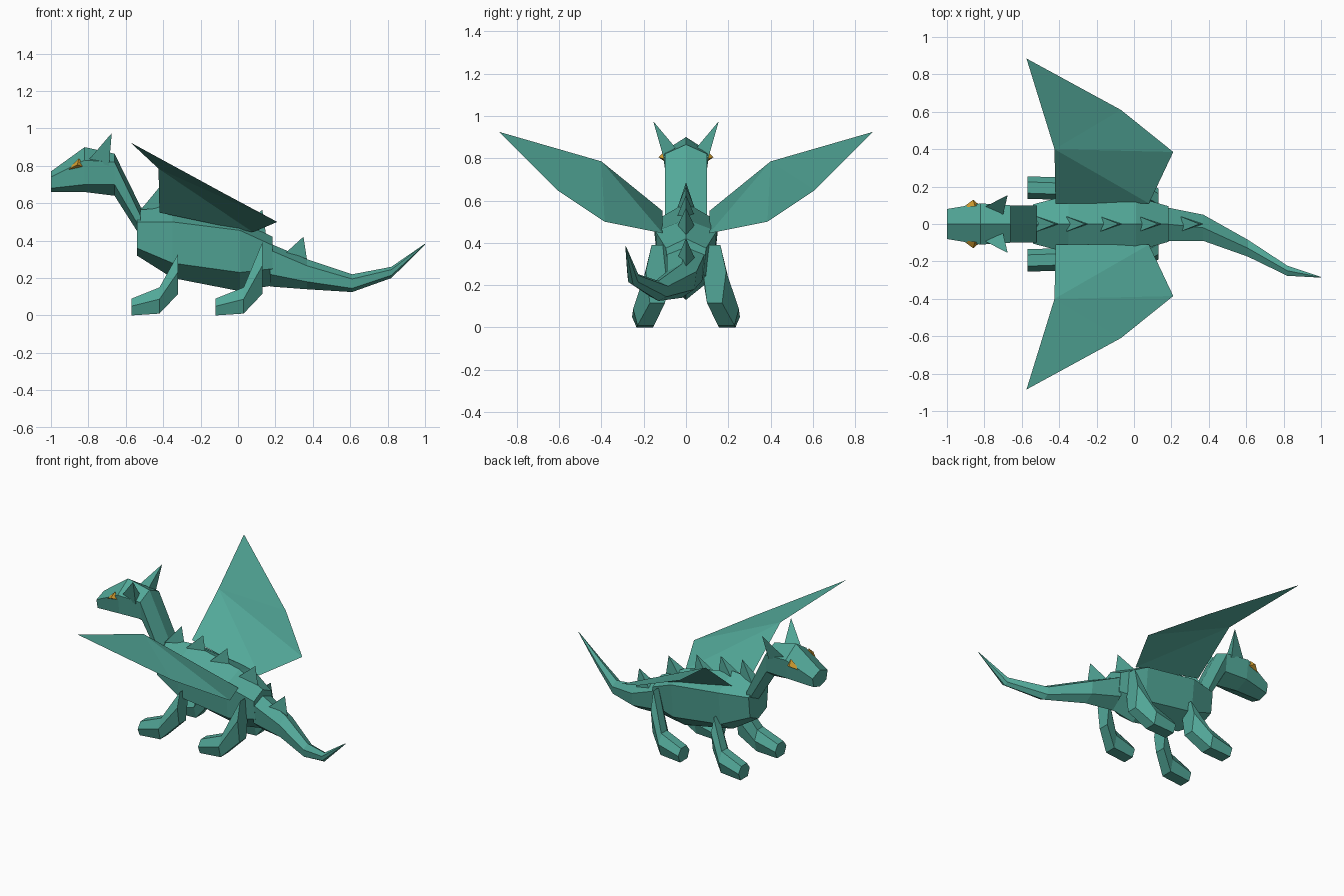
import bpy

cube = bpy.data.objects.get("Cube")
if cube:
    bpy.data.objects.remove(cube, do_unlink=True)


def make_material(name, color):
    mat = bpy.data.materials.new(name)
    mat.use_nodes = True
    mat.diffuse_color = color
    bsdf = mat.node_tree.nodes["Principled BSDF"]
    bsdf.inputs["Base Color"].default_value = color
    bsdf.inputs["Roughness"].default_value = 0.8
    return mat


TEAL = make_material("teal_scales", (0.085, 0.39, 0.315, 1))
AMBER = make_material("amber_eye", (0.67, 0.35, 0.03, 1))


def make_object(name, verts, faces, mat, mirror=False):
    """Flat-shaded mesh; mirror copies it to the other side of the spine."""
    mesh = bpy.data.meshes.new(name)
    mesh.from_pydata(verts, [], faces)
    mesh.materials.append(mat)
    obj = bpy.data.objects.new(name, mesh)
    bpy.context.collection.objects.link(obj)
    bpy.context.view_layer.objects.active = obj
    obj.select_set(True)
    bpy.ops.object.mode_set(mode='EDIT')
    bpy.ops.mesh.select_all(action='SELECT')
    bpy.ops.mesh.normals_make_consistent(inside=False)
    bpy.ops.object.mode_set(mode='OBJECT')
    obj.select_set(False)
    if mirror:
        mod = obj.modifiers.new("Mirror", 'MIRROR')
        mod.use_axis = (False, True, False)
        mod.use_mirror_merge = False
    return obj


def loft(name, rings, mat, mirror=False):
    """Bridge equal six-sided rings and cap both ends."""
    n = 6
    verts = [v for ring in rings for v in ring]
    faces = [(i * n + j, i * n + (j + 1) % n,
              (i + 1) * n + (j + 1) % n, (i + 1) * n + j)
             for i in range(len(rings) - 1) for j in range(n)]
    last = (len(rings) - 1) * n
    faces += [tuple(range(n)), tuple(range(last, last + n))]
    return make_object(name, verts, faces, mat, mirror)


def ridged(x, y, w, top, up, low, bottom):
    """Hexagon with a ridge above and a keel below."""
    return [(x, y, top), (x, y + w, up), (x, y + w * 0.85, low),
            (x, y, bottom), (x, y - w * 0.85, low), (x, y - w, up)]


def flat_sided(x, y, w, top, bottom):
    """Hexagon with a flat top and sole."""
    mid = bottom + (top - bottom) * 0.55
    return [(x, y - w * 0.5, top), (x, y + w * 0.5, top), (x, y + w, mid),
            (x, y + w * 0.65, bottom), (x, y - w * 0.65, bottom), (x, y - w, mid)]


def pyramid(name, base, tip, mat, mirror=False):
    return make_object(name, base + [tip],
                       [(0, 1, 2), (0, 1, 3), (1, 2, 3), (2, 0, 3)], mat, mirror)


# Trunk
loft("body", [
    ridged(-0.54, 0, 0.105, 0.575, 0.50, 0.36, 0.32),
    ridged(-0.35, 0, 0.155, 0.59, 0.50, 0.28, 0.20),
    ridged(0.01, 0, 0.145, 0.51, 0.455, 0.23, 0.13),
    ridged(0.185, 0, 0.095, 0.42, 0.375, 0.25, 0.16)], TEAL)

# Head and neck
loft("head_and_neck", [
    ridged(-1.0, 0, 0.08, 0.77, 0.74, 0.68, 0.66),
    ridged(-0.82, 0, 0.11, 0.90, 0.83, 0.70, 0.66),
    ridged(-0.66, 0, 0.10, 0.865, 0.82, 0.70, 0.64),
    ridged(-0.52, 0, 0.10, 0.58, 0.53, 0.46, 0.42)], TEAL)

# Curving tail
loft("tail", [
    ridged(0.17, 0, 0.09, 0.385, 0.35, 0.22, 0.155),
    ridged(0.37, -0.02, 0.07, 0.30, 0.265, 0.18, 0.14),
    ridged(0.61, -0.13, 0.045, 0.22, 0.195, 0.145, 0.125),
    ridged(0.82, -0.25, 0.027, 0.26, 0.245, 0.215, 0.20),
    ridged(1.0, -0.285, 0.002, 0.384, 0.382, 0.380, 0.378)], TEAL)

# Legs, each pair reaching forward and outward
for name, x, hip in (("front_legs", -0.57, 0.33), ("hind_legs", -0.12, 0.39)):
    loft(name, [
        flat_sided(x, 0.195, 0.06, 0.09, 0.0),
        flat_sided(x + 0.15, 0.19, 0.06, 0.15, 0.01),
        flat_sided(x + 0.25, 0.135, 0.055, hip, 0.115)], TEAL, mirror=True)

# Folded sheet wings
make_object("wings", [
    (-0.42, 0.11, 0.55), (0.08, 0.11, 0.445), (0.21, 0.385, 0.50),
    (-0.425, 0.40, 0.785), (-0.07, 0.61, 0.65), (-0.575, 0.885, 0.925)],
    [(0, 1, 3), (1, 2, 3), (3, 2, 4), (3, 4, 5)], TEAL, mirror=True)

# Row of back spines
for i, (x, z, slope) in enumerate(((-0.52, 0.565, 0.01), (-0.36, 0.57, -0.03),
                                   (-0.18, 0.53, -0.03), (0.03, 0.48, -0.05),
                                   (0.25, 0.33, -0.04))):
    pyramid(f"back_spine_{i + 1}",
            [(x, -0.04, z), (x, 0.04, z), (x + 0.12, 0, z + slope)],
            (x + 0.1, 0, z + 0.115 + slope * 0.6), TEAL)

# Horns and eyes
pyramid("horns", [(-0.80, 0.09, 0.83), (-0.70, 0.05, 0.85), (-0.69, 0.105, 0.80)],
        (-0.675, 0.155, 0.975), TEAL, mirror=True)
pyramid("eyes", [(-0.915, 0.088, 0.775), (-0.85, 0.095, 0.84), (-0.825, 0.10, 0.795)],
        (-0.86, 0.13, 0.805), AMBER, mirror=True)
